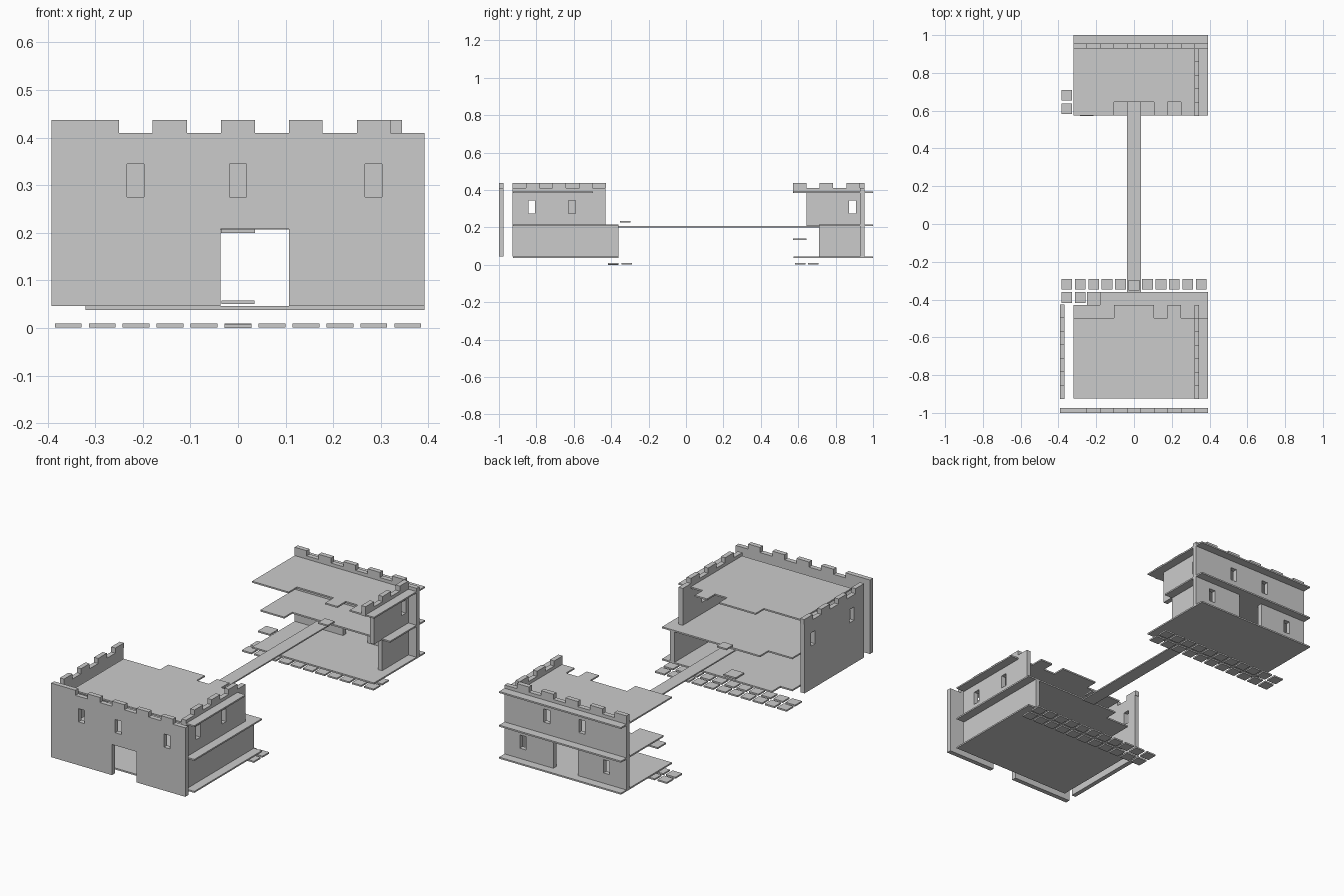
import bpy, bmesh
from mathutils import Vector

if "Cube" in bpy.data.objects:
    bpy.data.objects.remove(bpy.data.objects["Cube"])

stone = bpy.data.materials.new("stone_grey")
stone.diffuse_color = (0.6, 0.6, 0.6, 1)
stone.use_nodes = True
stone.node_tree.nodes["Principled BSDF"].inputs["Base Color"].default_value = stone.diffuse_color

U = 0.0714  # module: one battlement width


def panel(name, axis, lo, hi, solids, holes=()):
    """Flat panel normal to axis, made of rectangles (u0, u1, v0, v1) minus holes."""
    rects = list(solids) + list(holes)
    us = sorted({round(c, 4) for r in rects for c in r[:2]})
    vs = sorted({round(c, 4) for r in rects for c in r[2:]})

    def inside(u, v, group):
        return any(a < u < b and c < v < d for a, b, c, d in group)

    def point(u, v):
        return Vector({"x": (lo, u, v), "y": (u, lo, v), "z": (u, v, lo)}[axis])

    bm = bmesh.new()
    grid = {}

    def vert(u, v):
        if (u, v) not in grid:
            grid[u, v] = bm.verts.new(point(u, v))
        return grid[u, v]

    for a, b in zip(us, us[1:]):
        for c, d in zip(vs, vs[1:]):
            u, v = (a + b) / 2, (c + d) / 2
            if inside(u, v, solids) and not inside(u, v, holes):
                bm.faces.new([vert(a, c), vert(b, c), vert(b, d), vert(a, d)])
    ext = bmesh.ops.extrude_face_region(bm, geom=bm.faces[:])
    shift = Vector([hi - lo if axis == k else 0 for k in "xyz"])
    bmesh.ops.translate(bm, vec=shift, verts=[g for g in ext["geom"] if isinstance(g, bmesh.types.BMVert)])
    bmesh.ops.recalc_face_normals(bm, faces=bm.faces[:])
    mesh = bpy.data.meshes.new(name)
    bm.to_mesh(mesh)
    bm.free()
    mesh.materials.append(stone)
    ob = bpy.data.objects.new(name, mesh)
    bpy.context.collection.objects.link(ob)
    return ob


def merlons(spans):
    return [(a, b, 0.41, 0.437) for a, b in spans]


def windows(centres, z=0.275):
    return [(c - 0.018, c + 0.018, z, z + 0.07) for c in centres]


Z0, Z1, Z2, T = 0.038, 0.207, 0.385, 0.008  # floor heights and thickness
WB = Z0 + T                                 # wall base
L, R = -0.32, 0.392                         # floor slab sides
DOOR = (-0.037, 0.107, WB, 0.208)

# Front house: floors with broken rear edges
panel("front_ground_floor", "z", Z0, Z0 + T, [(L, R, -0.925, -0.43), (-0.25, R, -0.43, -0.36)])
panel("front_upper_floor", "z", Z1, Z1 + T, [(L, R, -0.925, -0.43), (-0.18, R, -0.43, -0.36)])
panel("front_roof", "z", Z2, Z2 + T, [(L, R, -0.925, -0.497), (-0.107, 0.107, -0.497, -0.43),
                                      (0.178, 0.25, -0.497, -0.43)])

# Front house: detached front wall with door and windows
front_teeth = [(-0.18, -0.107), (-0.036, 0.036), (0.107, 0.178), (0.25, 0.32)]
panel("front_wall", "y", -1.0, -0.975,
      [(-0.392, R, WB, 0.41)] + merlons([(-0.392, -0.25)] + front_teeth),
      windows([-0.215, 0, 0.285]) + [DOOR])

# Front house: side walls
panel("front_left_wall", "x", -0.392, -0.368,
      [(-0.927, -0.43, WB, 0.41)] + merlons([(-0.927 + 2 * i * U, -0.927 + (2 * i + 1) * U) for i in range(4)]),
      windows([-0.825, -0.5]))
panel("front_right_wall", "x", 0.32, 0.345,
      [(-0.927, -0.36, WB, 0.211), (-0.927, -0.43, 0.211, 0.41)]
      + merlons([(-0.927 + (2 * i + 1) * U, -0.927 + (2 * i + 2) * U) for i in range(3)]),
      windows([-0.825, -0.61]))

# Back house: floors
panel("back_ground_floor", "z", Z0, Z0 + T, [(L, R, 0.575, 1.0)])
panel("back_upper_floor", "z", Z1, Z1 + T, [(L, R, 0.71, 1.0), (L, -0.18, 0.643, 0.71)])
panel("back_roof", "z", Z2, Z2 + T, [(L, R, 0.645, 1.0), (L, -0.107, 0.575, 0.645),
                                     (0.107, 0.178, 0.575, 0.645), (0.25, R, 0.575, 0.645)])

# Back house: rear wall and right wall
panel("back_wall", "y", 0.93, 0.955,
      [(L, R, WB, 0.41)] + merlons([(L, -0.25)] + front_teeth),
      windows([-0.06, 0.145]) + windows([-0.205, 0.285], 0.1) + [DOOR])
panel("back_right_wall", "x", 0.32, 0.345,
      [(0.71, 0.93, WB, 0.211), (0.643, 0.93, 0.211, Z2), (0.572, 0.93, Z2, 0.41)]
      + merlons([(0.572 + 2 * i * U, 0.572 + (2 * i + 1) * U) for i in range(3)]),
      windows([0.89]))

# Bridge between the houses
panel("bridge", "z", 0.2, 0.207, [(-0.036, 0.036, -0.36, 0.71)])


# Loose square stones
def stone_tile(name, x, y, z, half=0.028):
    panel(name, "z", z, z + 0.008, [(x - half, x + half, y - half, y + half)])


for row, y in enumerate((-0.389, -0.318, 0.61, 0.681)):
    for i in range(-5, 6):
        stone_tile(f"paving_{row}_{i + 5}", i * U, y, 0.001 if (row or i) else 0.0)
stone_tile("bridge_step_front", 0, -0.325, 0.227)
stone_tile("bridge_step_back", 0.04, 0.68, 0.227)
stone_tile("landing_stone_back", -0.25, 0.608, 0.133, 0.035)
stone_tile("landing_stone_front", 0.0, -0.4, 0.05, 0.035)
